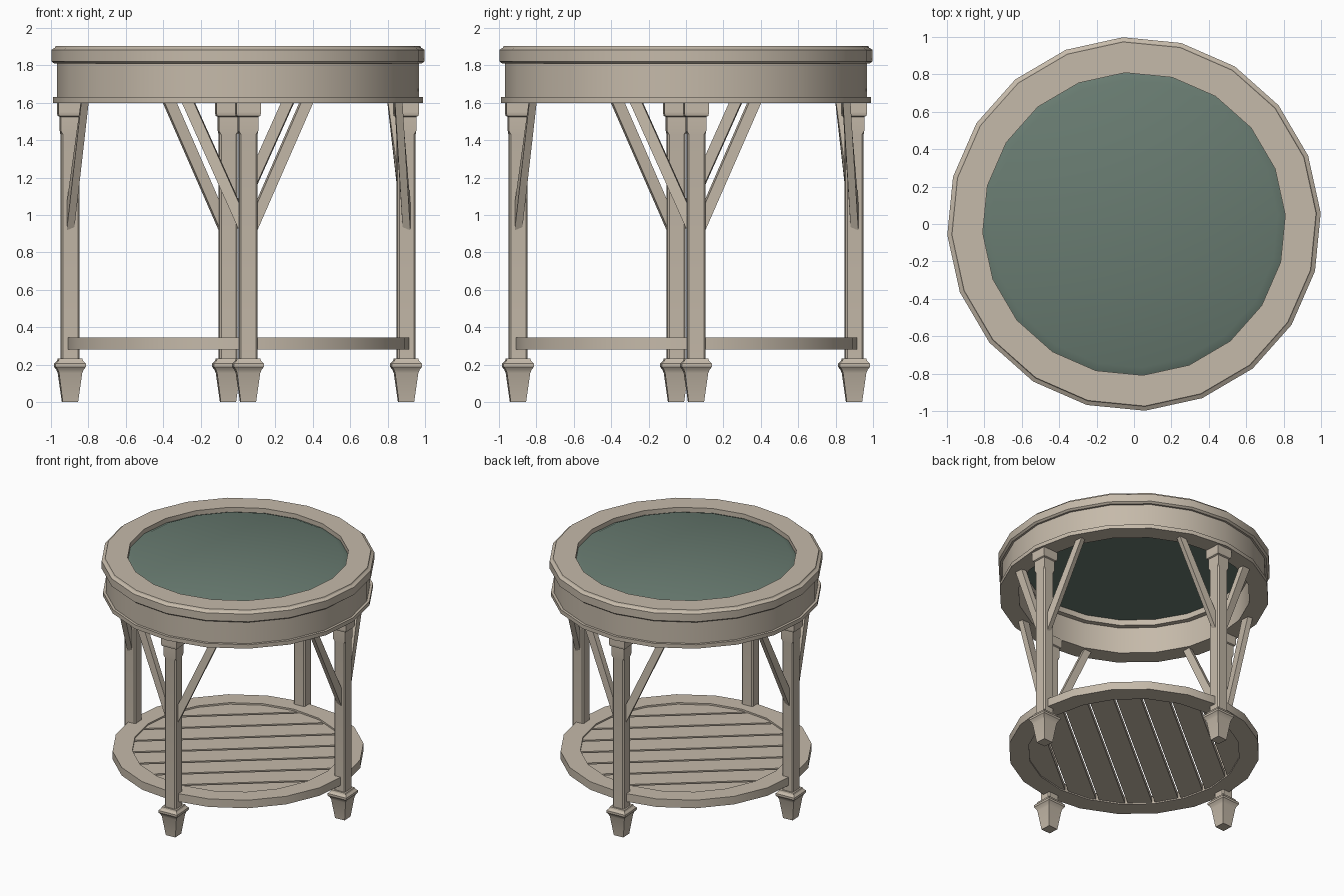
import bpy, bmesh, math
from mathutils import Matrix, Vector

if "Cube" in bpy.data.objects:
    bpy.data.objects.remove(bpy.data.objects["Cube"])

SIDES = 20
TURN = math.radians(3.4)      # whole table is turned slightly about z


def material(name, rgb):
    m = bpy.data.materials.new(name)
    m.diffuse_color = (*rgb, 1)
    m.use_nodes = True
    m.node_tree.nodes["Principled BSDF"].inputs["Base Color"].default_value = m.diffuse_color
    return m


WOOD = material("painted_wood", (0.56, 0.49, 0.40))
GLASS = material("green_glass", (0.14, 0.20, 0.165))


def finish(name, bm, mat, turn=TURN):
    bmesh.ops.remove_doubles(bm, verts=bm.verts, dist=1e-5)
    bmesh.ops.recalc_face_normals(bm, faces=bm.faces)
    bmesh.ops.transform(bm, matrix=Matrix.Rotation(turn, 4, 'Z'), verts=bm.verts)
    me = bpy.data.meshes.new(name)
    bm.to_mesh(me)
    bm.free()
    me.materials.append(mat)
    ob = bpy.data.objects.new(name, me)
    bpy.context.collection.objects.link(ob)
    bpy.ops.object.select_all(action='DESELECT')
    ob.select_set(True)
    bpy.context.view_layer.objects.active = ob
    bpy.ops.object.shade_smooth_by_angle(angle=math.radians(25))
    return ob


def loft(bm, rings, closed=False):
    """Skin equal-length rings of points; cap the ends unless closed."""
    vs = [[bm.verts.new(p) for p in r] for r in rings]
    n = len(vs[0])
    pairs = list(zip(vs, vs[1:])) + ([(vs[-1], vs[0])] if closed else [])
    for a, b in pairs:
        for i in range(n):
            j = (i + 1) % n
            bm.faces.new((a[i], a[j], b[j], b[i]))
    if not closed:
        bm.faces.new(vs[0])
        bm.faces.new(vs[-1])


def lathe(name, profile, mat, closed=True):
    bm = bmesh.new()
    step = 2 * math.pi / SIDES
    loft(bm, [[(r * math.cos(i * step), r * math.sin(i * step), z)
               for i in range(SIDES)] for r, z in profile], closed)
    return finish(name, bm, mat)


# Round top: moulded frame, apron with bottom bead, glass inset
lathe("top_frame", [(0.81, 1.81), (0.81, 1.905), (0.975, 1.905), (0.98, 1.895),
                    (1.0, 1.883), (1.0, 1.822), (0.985, 1.81)], WOOD)
lathe("apron", [(0.85, 1.60), (0.85, 1.81), (0.97, 1.81), (0.97, 1.632),
                (0.99, 1.632), (0.99, 1.60)], WOOD)
lathe("glass_panel", [(0.81, 1.855), (0.81, 1.868), (0.77, 1.885)], GLASS, False)

# Lower shelf ring
lathe("shelf_ring", [(0.775, 0.28), (0.775, 0.345), (0.92, 0.345), (0.92, 0.28)], WOOD)

# Shelf slats, ends trimmed to the ring
COUNT, R, GAP = 8, 0.79, 0.02
pitch = 2 * R / COUNT
for k in range(COUNT):
    lo = -R + k * pitch + GAP / 2
    ys = [lo + (pitch - GAP) * t / 5 for t in range(6)]
    half = [math.sqrt(R * R - y * y) for y in ys]
    outline = [(h, y) for h, y in zip(half, ys)] + \
              [(-h, y) for h, y in reversed(list(zip(half, ys)))]
    bm = bmesh.new()
    loft(bm, [[(x, y, z) for x, y in outline] for z in (0.29, 0.332)])
    finish(f"shelf_slat_{k + 1}", bm, WOOD, TURN + math.radians(36))

# Leg sections: height, half width, corner chamfer
LEG = [(0, 0.041, 0), (0.155, 0.062, 0), (0.175, 0.07, 0), (0.188, 0.081, 0),
       (0.205, 0.081, 0), (0.22, 0.066, 0), (0.232, 0.062, 0), (0.232, 0.049, 0.01),
       (1.43, 0.049, 0.01), (1.45, 0.052, 0), (1.525, 0.052, 0), (1.53, 0.062, 0),
       (1.545, 0.066, 0), (1.55, 0.066, 0), (1.60, 0.066, 0)]


def section(z, h, c):
    pts = []
    for sx, sy, flip in ((1, 1, 0), (-1, 1, 1), (-1, -1, 0), (1, -1, 1)):
        pair = [(sx * h, sy * (h - c)), (sx * (h - c), sy * h)]
        pts += reversed(pair) if flip else pair
    return [(0.9 + x, y, z) for x, y in pts]


for k, side in enumerate(("right", "back", "left", "front")):
    ang = TURN + k * math.pi / 2
    bm = bmesh.new()
    loft(bm, [section(*s) for s in LEG])
    finish(f"{side}_leg", bm, WOOD, ang)
    # Pair of slanted braces from the leg up to the apron
    for s, label in ((1, "a"), (-1, "b")):
        bm = bmesh.new()
        shape = [(0.90, 0.046, 0.92), (0.84, 0.35, 1.605),
                 (0.84, 0.285, 1.605), (0.90, 0.046, 1.065)]
        loft(bm, [[(r + d, s * (t + d * 0.2), z) for r, t, z in shape]
                  for d in (-0.02, 0.02)])
        finish(f"{side}_brace_{label}", bm, WOOD, ang)
